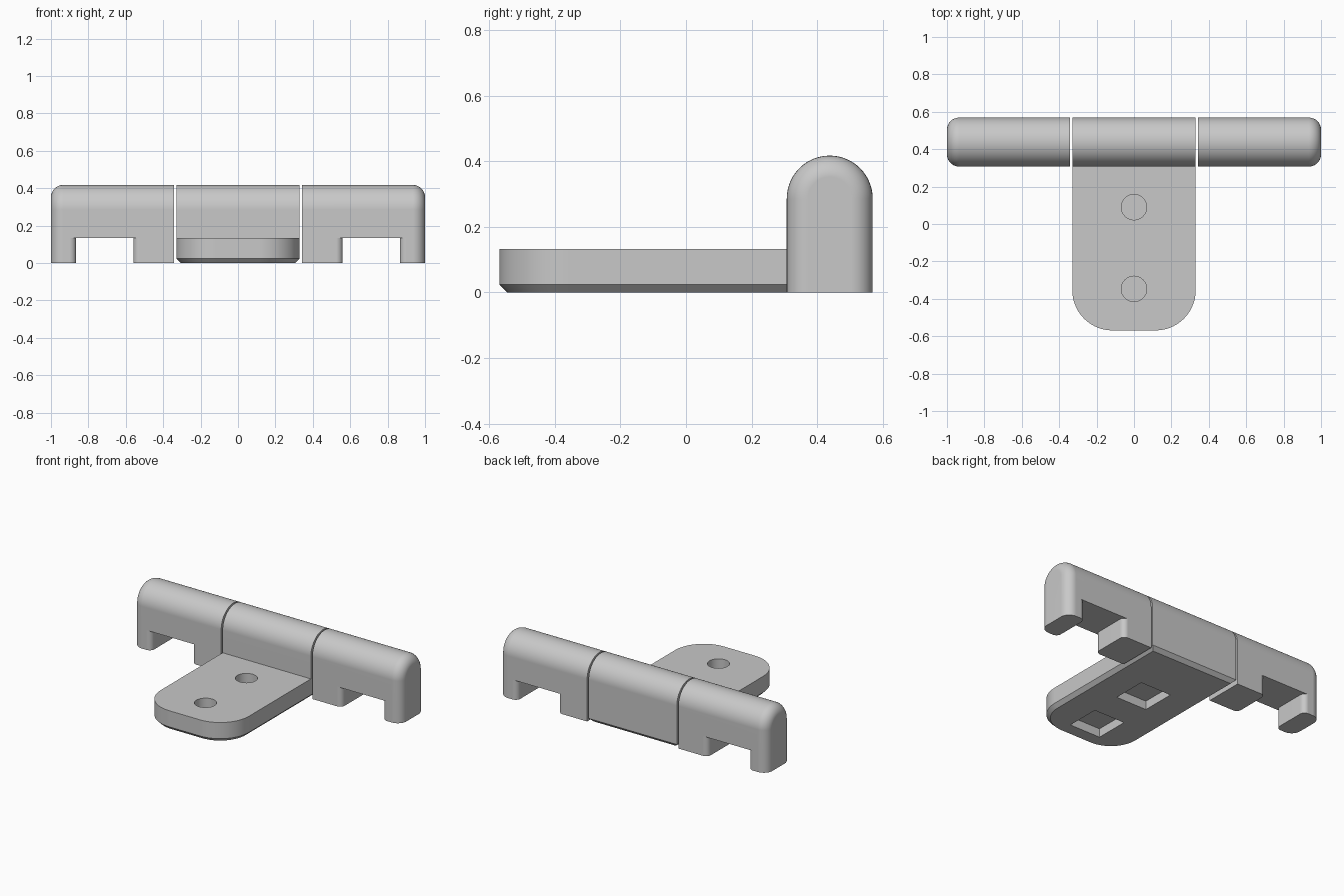
import bpy, bmesh
from math import pi, sin, cos
from mathutils import Vector

old = bpy.data.objects.get("Cube")
if old:
    bpy.data.objects.remove(old, do_unlink=True)

GREY = bpy.data.materials.new("light grey plastic")
GREY.use_nodes = True
GREY.diffuse_color = (0.58, 0.58, 0.58, 1)
GREY.node_tree.nodes["Principled BSDF"].inputs["Base Color"].default_value = (0.58, 0.58, 0.58, 1)

BACK, BAR_FRONT, FRONT = 0.569, 0.307, -0.569
RADIUS = (BACK - BAR_FRONT) / 2
MID_Y = (BACK + BAR_FRONT) / 2
AXIS_Z = 0.417 - RADIUS
LEAF_Z = 0.133
HALF = 0.33


def arc(cx, cy, r, start, end, n):
    return [(cx + r * cos(start + (end - start) * i / n),
             cy + r * sin(start + (end - start) * i / n)) for i in range(n + 1)]


def prism(points, direction):
    """Extrude a closed outline into a solid."""
    bm = bmesh.new()
    face = bm.faces.new([bm.verts.new(p) for p in points])
    ext = bmesh.ops.extrude_face_region(bm, geom=[face])
    moved = [g for g in ext["geom"] if isinstance(g, bmesh.types.BMVert)]
    bmesh.ops.translate(bm, verts=moved, vec=Vector(direction))
    bmesh.ops.recalc_face_normals(bm, faces=bm.faces[:])
    return bm


def bevel(bm, rule, width, segments):
    edges = [e for e in bm.edges if rule(*[v.co for v in e.verts])]
    bmesh.ops.bevel(bm, geom=edges, offset=width, offset_type='OFFSET',
                    segments=segments, profile=0.5, affect='EDGES', clamp_overlap=False)


def add(name, bm):
    mesh = bpy.data.meshes.new(name)
    bm.to_mesh(mesh)
    bm.free()
    mesh.materials.append(GREY)
    obj = bpy.data.objects.new(name, mesh)
    bpy.context.collection.objects.link(obj)
    return obj


def activate(obj):
    bpy.ops.object.select_all(action='DESELECT')
    obj.select_set(True)
    bpy.context.view_layer.objects.active = obj


def cut(obj, bm):
    cutter = add("cutter", bm)
    cutter.hide_render = True
    mod = obj.modifiers.new("cut", 'BOOLEAN')
    mod.operation, mod.solver, mod.object = 'DIFFERENCE', 'EXACT', cutter
    activate(obj)
    bpy.ops.object.modifier_apply(modifier=mod.name)
    bpy.data.objects.remove(cutter, do_unlink=True)


def finish(obj):
    activate(obj)
    bpy.ops.object.shade_smooth_by_angle(angle=pi / 6)
    mod = obj.modifiers.new("flat shading", 'WEIGHTED_NORMAL')
    mod.keep_sharp = True


def near(a, b):
    return abs(a - b) < 1e-4


dome = arc(MID_Y, AXIS_Z, RADIUS, pi, 0, 28)

# Centre knuckle with its mounting leaf, in one side profile
side = [(FRONT, 0), (FRONT, LEAF_Z), (BAR_FRONT, LEAF_Z)] + dome + [(BACK, 0)]
bm = prism([(-HALF, y, z) for y, z in side], (2 * HALF, 0, 0))
bevel(bm, lambda a, b: near(a.y, FRONT) and near(b.y, FRONT) and near(a.x, b.x), 0.215, 14)
bevel(bm, lambda a, b: near(a.z, 0) and near(b.z, 0), 0.024, 1)
leaf = add("centre_knuckle_and_leaf", bm)

# Blind round holes above, square nut pockets below
for y in (0.09, -0.347):
    ring = arc(0, y, 0.068, 0, 2 * pi, 32)[:-1]
    cut(leaf, prism([(px, py, 0.068) for px, py in ring], (0, 0, 0.1)))
    h = 0.115
    square = [(-h, y - h), (h, y - h), (h, y + h), (-h, y + h)]
    cut(leaf, prism([(px, py, -0.05) for px, py in square], (0, 0, 0.108)))
finish(leaf)

# Outer knuckles: rounded end, and a notch leaving two feet with rounded corners
INNER, OUTER, R = 0.56, 0.865, 0.035
for s, name in ((1, "left_knuckle"), (-1, "right_knuckle")):
    outline = [(BAR_FRONT, 0)] + dome + [(BACK, 0)]
    bm = prism([(s * 0.341, y, z) for y, z in outline], (s * 0.659, 0, 0))
    bevel(bm, lambda a, b: near(abs(a.x), 1) and near(abs(b.x), 1) and a.z + b.z > 0.01, 0.065, 8)
    knuckle = add(name, bm)
    notch = [(INNER - R, BAR_FRONT - 0.05)]
    notch += arc(INNER - R, BAR_FRONT + R, R, -pi / 2, 0, 8)
    notch += arc(INNER - R, BACK - R, R, 0, pi / 2, 8)
    notch += [(INNER - R, BACK + 0.05), (OUTER + R, BACK + 0.05)]
    notch += arc(OUTER + R, BACK - R, R, pi / 2, pi, 8)
    notch += arc(OUTER + R, BAR_FRONT + R, R, pi, 3 * pi / 2, 8)
    notch += [(OUTER + R, BAR_FRONT - 0.05)]
    cut(knuckle, prism([(s * x, y, -0.05) for x, y in notch], (0, 0, 0.05 + LEAF_Z)))
    finish(knuckle)
